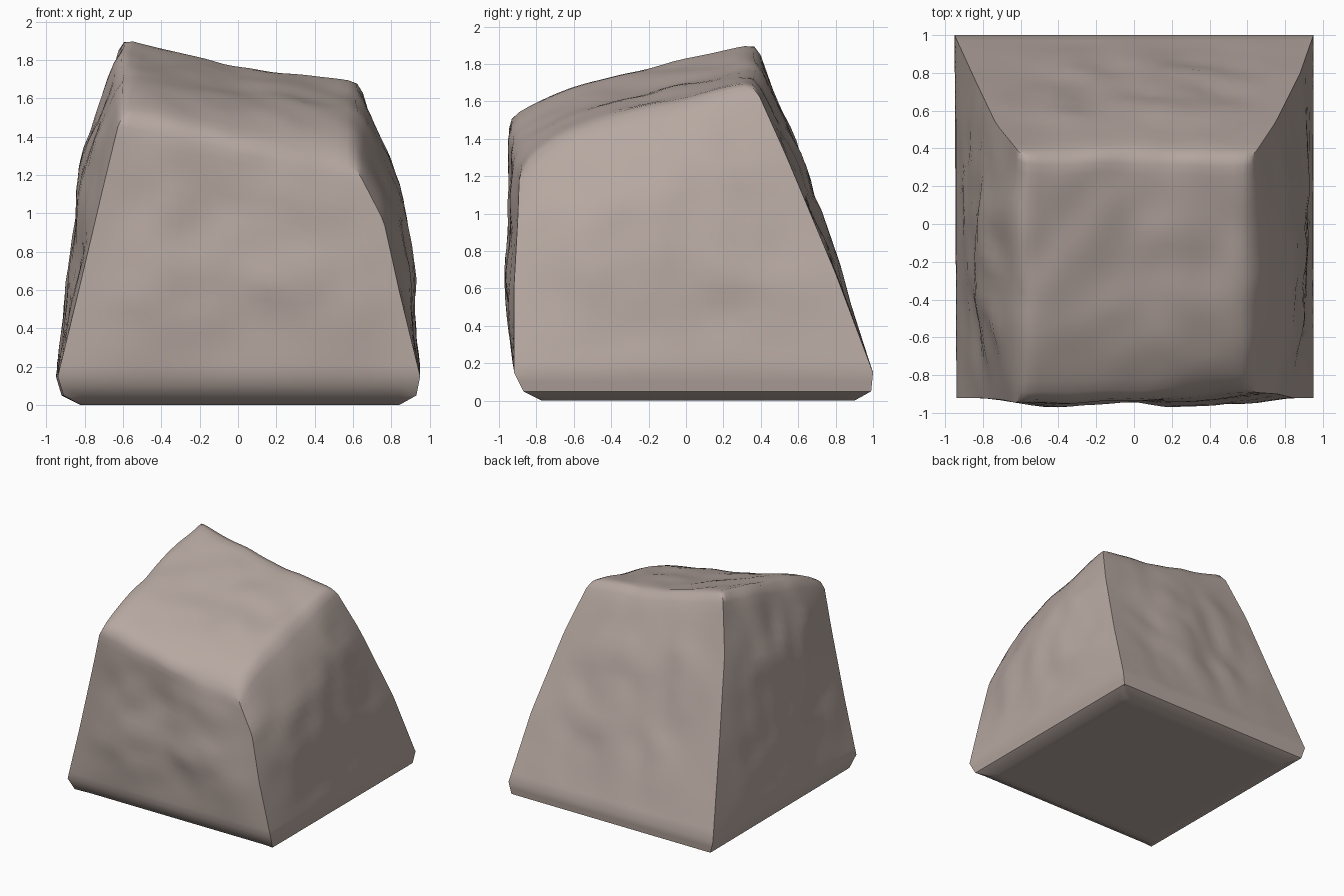
import bpy, bmesh, math
from mathutils import Vector, noise

old = bpy.data.objects.get("Cube")
if old:
    bpy.data.objects.remove(old, do_unlink=True)

CUTS = 23
SEG = CUTS + 1
# Height fractions of the corner columns: base, bevel, foot, middle, shoulder, top
KNOTS = [0, 1 / SEG, 3 / SEG, 0.46, 0.77, 1]
COLUMNS = {
    (0, 0): [(-.82, -.77, 0), (-.91, -.87, .05), (-.94, -.92, .15),
             (-.83, -.92, .6), (-.7, -.93, 1.15), (-.61, -.95, 1.52)],
    (1, 0): [(.84, -.77, 0), (.93, -.87, .05), (.95, -.92, .15),
             (.84, -.92, .6), (.76, -.9, .96), (.62, -.89, 1.23)],
    (0, 1): [(-.82, .9, 0), (-.92, .99, .05), (-.95, 1, .15),
             (-.84, .76, .82), (-.73, .53, 1.48), (-.6, .37, 1.93)],
    (1, 1): [(.84, .9, 0), (.93, .99, .05), (.95, 1, .15),
             (.88, .8, .68), (.75, .54, 1.3), (.63, .36, 1.7)],
}


def column(key, w):
    """Point on one corner column at height fraction w."""
    pts = COLUMNS[key]
    for i in range(len(KNOTS) - 1):
        if w <= KNOTS[i + 1] + 1e-5:
            t = (w - KNOTS[i]) / (KNOTS[i + 1] - KNOTS[i])
            return Vector(pts[i]).lerp(Vector(pts[i + 1]), t)
    return Vector(pts[-1])


def shape(u, v, w):
    """Map a unit cube point onto the weathered block."""
    front = column((0, 0), w).lerp(column((1, 0), w), u)
    back = column((0, 1), w).lerp(column((1, 1), w), u)
    p = front.lerp(back, v)
    s = max(0, (w - KNOTS[2]) / (1 - KNOTS[2]))
    belly, foot = math.sin(math.pi * s ** 1.8), math.sin(math.pi * s ** 0.5)
    across, along = math.sin(math.pi * u), math.sin(math.pi * v)
    # Swelling sides, two front bosses, rounded back
    p.x += (2 * u - 1) * (0.07 * belly + 0.015 * foot) * along
    p.y -= (1 - v) * math.sin(math.pi * s) * (0.02 * across + 0.03 * math.sin(2 * math.pi * u) ** 2)
    p.y += v * 0.045 * belly * across
    # Crown, sunken in the middle
    crown = (0.05 + 0.06 * u) * math.sin(math.pi * v ** 0.6) - 0.04 * across * v
    p.z += crown * s ** 4
    # Chipped surface, fading out at the corner edges and the foot
    inner = max(min(u, 1 - u), min(v, 1 - v))
    weight = min(1, 4 * inner) * min(1, 3 * s)
    rough = noise.noise_vector(p * 1.9 + Vector((3, 1, 7))) * 0.025
    rough += noise.noise_vector(p * 4.5) * 0.024
    p += rough * weight
    p.x = max(-.97, min(.97, p.x))
    p.y = max(-1, min(1, p.y))
    return p


bm = bmesh.new()
bmesh.ops.create_cube(bm, size=1)
bmesh.ops.subdivide_edges(bm, edges=bm.edges[:], cuts=CUTS, use_grid_fill=True)
param = {vert: vert.co + Vector((.5, .5, .5)) for vert in bm.verts}


def on_corner(vert):
    q = param[vert]
    return abs(q.x - .5) > .499 and abs(q.y - .5) > .499


for vert, q in param.items():
    vert.co = shape(*q)

# Wear down the whole top rim, corners included, and the lower front lip
rim = [v for v, q in param.items() if q.z > .99 or (q.z > .85 and not on_corner(v))]
lip = [v for v, q in param.items() if q.y < .01 and 0 < q.z < .2 and not on_corner(v)]
for verts, rounds in ((rim, 3), (lip, 1)):
    for i in range(rounds):
        bmesh.ops.smooth_vert(bm, verts=verts, factor=0.4,
                              use_axis_x=True, use_axis_y=True, use_axis_z=True)

# Crisp corner columns and base edge, smooth everywhere else
for face in bm.faces:
    face.smooth = True
for edge in bm.edges:
    a, b = edge.verts
    if on_corner(a) and on_corner(b):
        edge.smooth = False
    level = abs(param[a].z - KNOTS[1]) < .001 and abs(param[b].z - KNOTS[1]) < .001
    if level and max(param[a].y, param[b].y) > .001:
        edge.smooth = False

mesh = bpy.data.meshes.new("boulder")
bm.to_mesh(mesh)
bm.free()
boulder = bpy.data.objects.new("boulder", mesh)
bpy.context.collection.objects.link(boulder)

# Warm grey stone
stone = bpy.data.materials.new("warm_grey_stone")
stone.use_nodes = True
colour = (0.47, 0.39, 0.355, 1)
stone.diffuse_color = colour
shader = stone.node_tree.nodes["Principled BSDF"]
shader.inputs["Base Color"].default_value = colour
shader.inputs["Roughness"].default_value = 0.9
mesh.materials.append(stone)
